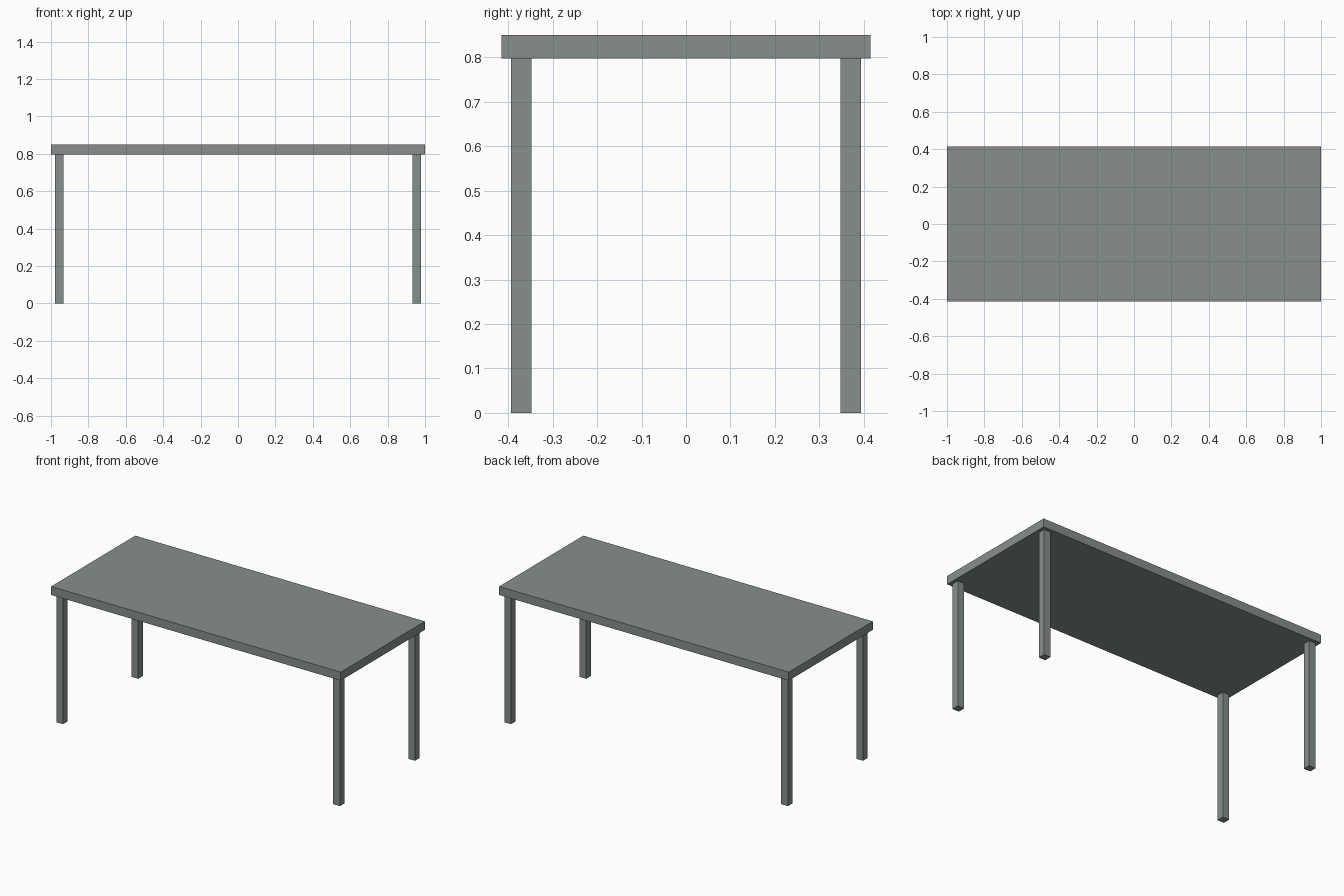
import bpy

if "Cube" in bpy.data.objects:
    bpy.data.objects.remove(bpy.data.objects["Cube"])

# Single grey-green finish
finish = bpy.data.materials.new("grey green")
finish.diffuse_color = (0.24, 0.275, 0.257, 1.0)
finish.use_nodes = True
finish.node_tree.nodes["Principled BSDF"].inputs["Base Color"].default_value = finish.diffuse_color


def box(name, lo, hi):
    """Axis-aligned box between two corners."""
    centre = [(a + b) / 2 for a, b in zip(lo, hi)]
    bpy.ops.mesh.primitive_cube_add(size=1, location=centre)
    ob = bpy.context.object
    ob.name = name
    ob.scale = [b - a for a, b in zip(lo, hi)]
    bpy.ops.object.transform_apply(location=False, rotation=False, scale=True)
    ob.data.materials.append(finish)
    return ob


TOP_Z, UNDER_Z = 0.85, 0.797
HALF_X, HALF_Y = 1.0, 0.415
LEG, INSET = 0.046, 0.021

# Table top slab
box("table_top", (-HALF_X, -HALF_Y, UNDER_Z), (HALF_X, HALF_Y, TOP_Z))

# Four square legs, slightly inset from the corners
cx, cy = HALF_X - INSET - LEG / 2, HALF_Y - INSET - LEG / 2
for sy, depth in ((-1, "front"), (1, "back")):
    for sx, side in ((-1, "left"), (1, "right")):
        x, y = sx * cx, sy * cy
        box(f"{depth}_{side}_leg",
            (x - LEG / 2, y - LEG / 2, 0), (x + LEG / 2, y + LEG / 2, UNDER_Z))
